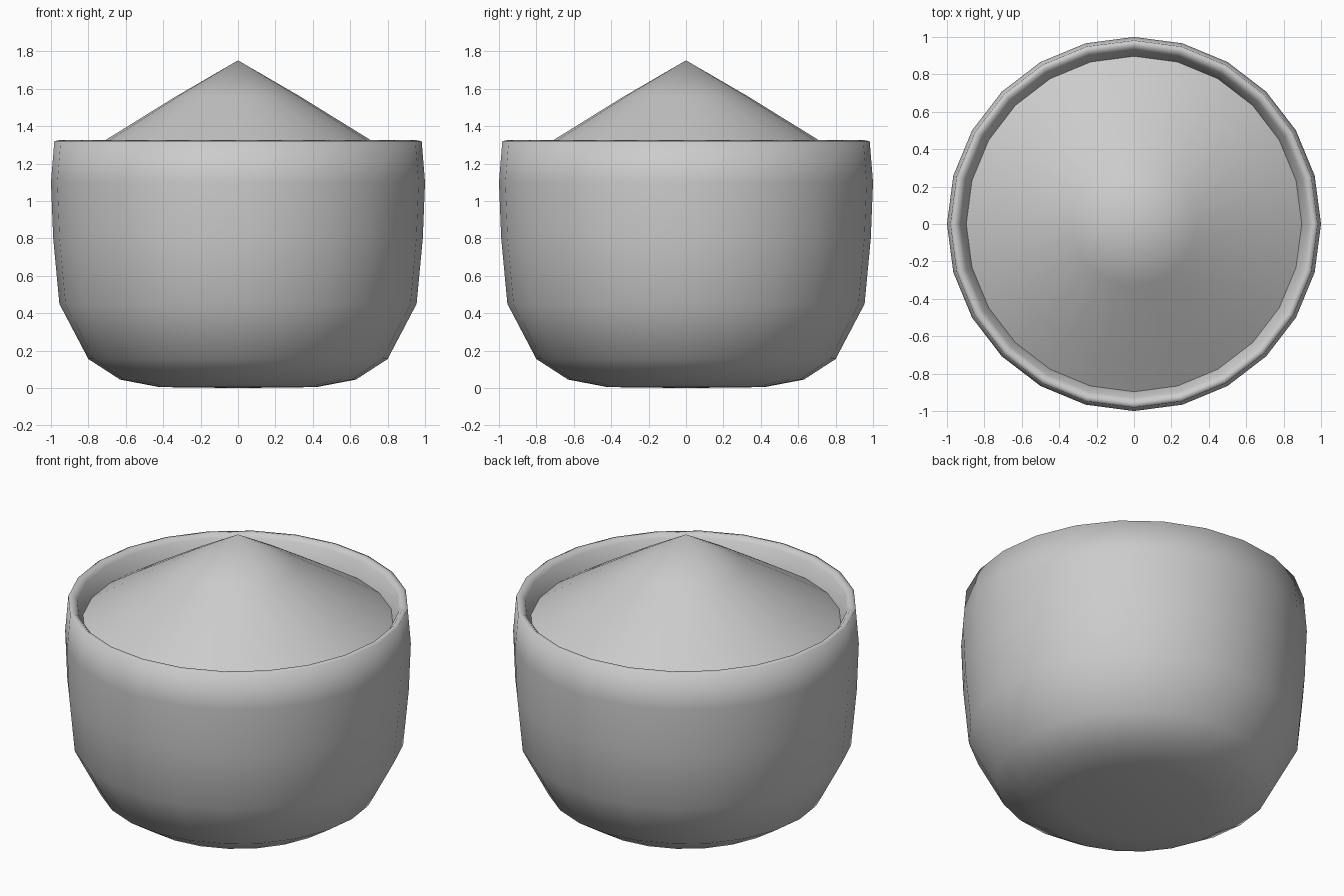
import bpy, bmesh, math

if "Cube" in bpy.data.objects:
    bpy.data.objects.remove(bpy.data.objects["Cube"])

SIDES = 24

def lathe(name, profile, angle):
    """Spin (radius, z) points around z; radius 0 gives a pole."""
    bm = bmesh.new()
    rings = []
    for r, z in profile:
        if r == 0:
            rings.append([bm.verts.new((0, 0, z))] * SIDES)
        else:
            rings.append([bm.verts.new((r * math.cos(2 * math.pi * i / SIDES),
                                        r * math.sin(2 * math.pi * i / SIDES), z))
                          for i in range(SIDES)])
    for a, b in zip(rings, rings[1:]):
        for i in range(SIDES):
            j = (i + 1) % SIDES
            corners = list(dict.fromkeys([a[i], a[j], b[j], b[i]]))
            bm.faces.new(corners)
    bmesh.ops.recalc_face_normals(bm, faces=bm.faces)
    mesh = bpy.data.meshes.new(name)
    bm.to_mesh(mesh)
    bm.free()
    obj = bpy.data.objects.new(name, mesh)
    bpy.context.collection.objects.link(obj)
    bpy.ops.object.select_all(action='DESELECT')
    obj.select_set(True)
    bpy.context.view_layer.objects.active = obj
    bpy.ops.object.shade_smooth_by_angle(angle=math.radians(angle))
    return obj

# Round-bottomed bowl: outside, rim, inside wall, inner floor
lathe("bowl", [(0, 0), (0.42, 0.005), (0.63, 0.045), (0.80, 0.155),
               (0.955, 0.45), (0.988, 0.80), (1.0, 1.10), (0.982, 1.32),
               (0.955, 1.325), (0.93, 1.30), (0.895, 1.20), (0.86, 1.10),
               (0.0, 1.10)], 80)

# Heaped contents: slightly bulging cone resting against the inside wall
lathe("heap", [(0, 1.752), (0.33, 1.56), (0.71, 1.325), (0.897, 1.205), (0.86, 1.10)], 45)
